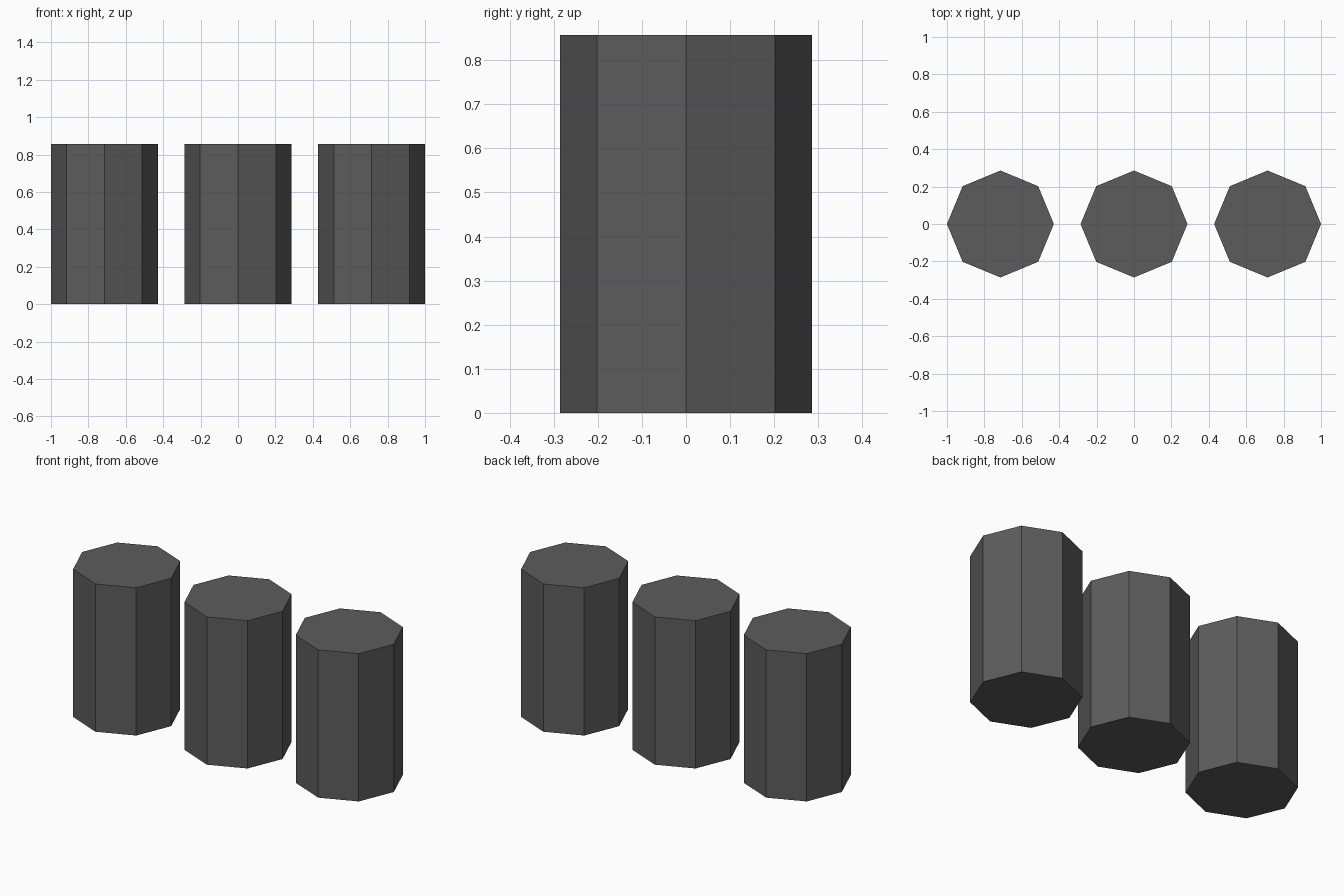
import bpy

cube = bpy.data.objects.get("Cube")
if cube:
    bpy.data.objects.remove(cube, do_unlink=True)

RADIUS = 2 / 7
HEIGHT = 6 / 7
SPACING = 5 / 7

# Single dark grey colour
grey = bpy.data.materials.new("dark_grey")
grey.use_nodes = True
colour = (0.107, 0.107, 0.107, 1)
grey.diffuse_color = colour
bsdf = next(n for n in grey.node_tree.nodes if n.type == "BSDF_PRINCIPLED")
bsdf.inputs["Base Color"].default_value = colour


def add_column(name, x):
    """Flat-shaded octagonal column standing on the ground."""
    bpy.ops.mesh.primitive_cylinder_add(
        vertices=8, radius=RADIUS, depth=HEIGHT, location=(x, 0, HEIGHT / 2))
    column = bpy.context.object
    column.name = name
    column.data.name = name
    column.data.materials.append(grey)
    return column


# Row of three columns
for side, name in enumerate(("right_column", "middle_column", "left_column"), -1):
    add_column(name, side * SPACING)
